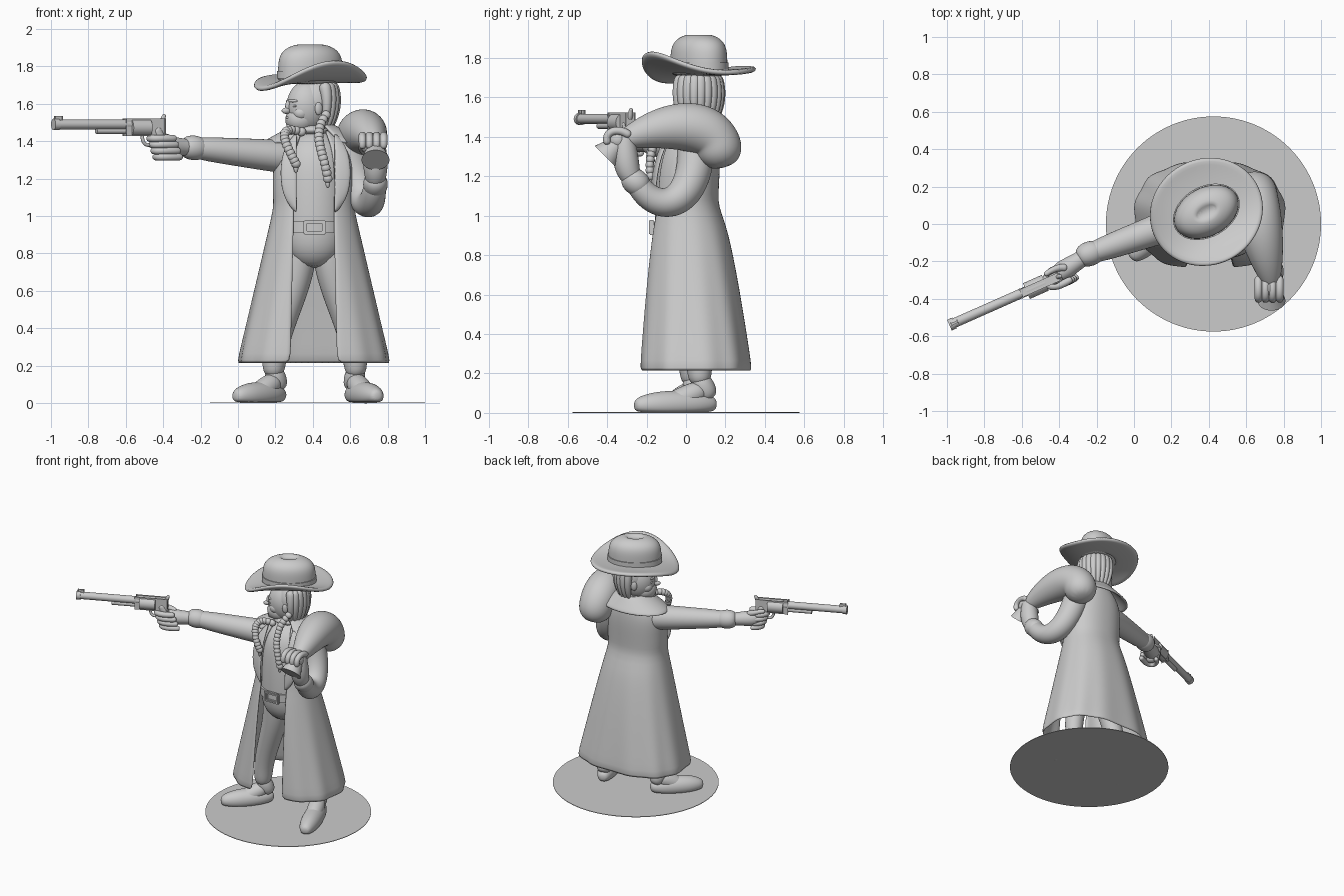
import bpy, bmesh, math
from mathutils import Vector, Matrix
from mathutils.geometry import interpolate_bezier

if "Cube" in bpy.data.objects:
    bpy.data.objects.remove(bpy.data.objects["Cube"])

grey = bpy.data.materials.new("plain_grey")
grey.use_nodes = True
tone = (.6, .6, .6, 1)
grey.diffuse_color = tone
grey.node_tree.nodes["Principled BSDF"].inputs["Base Color"].default_value = tone

up, across, forward = Vector((0, 0, 1)), Vector((1, 0, 0)), Vector((0, -1, 0))


def mix(start, end, t):
    return start + (end - start) * t


def steps(count):
    return [i / (count - 1) for i in range(count)]


def finish(name, bm, subsurf=0, thickness=0):
    bmesh.ops.recalc_face_normals(bm, faces=bm.faces)
    for edge in bm.edges:
        edge.smooth = subsurf > 0 or edge.calc_face_angle(0) < .7
    mesh = bpy.data.meshes.new(name)
    bm.to_mesh(mesh)
    bm.free()
    mesh.materials.append(grey)
    for polygon in mesh.polygons:
        polygon.use_smooth = True
    ob = bpy.data.objects.new(name, mesh)
    bpy.context.collection.objects.link(ob)
    if thickness:
        shell = ob.modifiers.new("thickness", 'SOLIDIFY')
        shell.thickness = thickness
        shell.offset = 0
    if subsurf:
        rounding = ob.modifiers.new("rounding", 'SUBSURF')
        rounding.levels = rounding.render_levels = subsurf


def loft(name, rings, closed=True, caps=True, subsurf=1, thickness=0):
    bm = bmesh.new()
    rows = [[bm.verts.new(point) for point in ring] for ring in rings]
    count = len(rows[0])
    for low, high in zip(rows, rows[1:]):
        for i in range(count if closed else count - 1):
            j = (i + 1) % count
            bm.faces.new((low[i], low[j], high[j], high[i]))
    if caps:
        bm.faces.new(rows[0])
        bm.faces.new(rows[-1])
    finish(name, bm, subsurf, thickness)


def shell(name, rings, thickness):
    loft(name, rings, closed=False, caps=False, thickness=thickness)


def tube(name, points, radii, ref=up, sides=12, floor=-1, round_ends=True):
    """Round section swept along points, with domed ends if wanted."""
    centres = [Vector(p) for p in points]
    radii = list(radii)
    if round_ends:
        first = (centres[0] - centres[1]).normalized() * radii[0] / 2
        last = (centres[-1] - centres[-2]).normalized() * radii[-1] / 2
        centres = [centres[0] + first, *centres, centres[-1] + last]
        radii = [radii[0] / 2, *radii, radii[-1] / 2]
    rings = []
    for i, centre in enumerate(centres):
        along = centres[min(i + 1, len(centres) - 1)] - centres[max(i - 1, 0)]
        side = along.cross(ref).normalized()
        top = side.cross(along).normalized()
        ring = []
        for k in range(sides):
            a = math.tau * k / sides
            point = centre + (side * math.cos(a) + top * math.sin(a)) * radii[i]
            point.z = max(point.z, floor)
            ring.append(point)
        rings.append(ring)
    loft(name, rings, subsurf=2 if round_ends else 0)


def sweep(name, controls, start, end, bulge=0, ref=up):
    """Tapered tube along one Bezier curve."""
    points = interpolate_bezier(*[Vector(c) for c in controls], 9)
    tube(name, points, [mix(start, end, t) + bulge * math.sin(math.pi * t) for t in steps(9)], ref)


def section(z, cy, rx, ry, gap=0, power=1, fold=0):
    """Rounded horizontal section with an optional gap at the front."""
    count = 48
    a = math.asin((gap / rx) ** (1 / power))
    ring = []
    for i in range(count):
        t = a + (math.tau - 2 * a) * i / (count - 1 if gap else count)
        s, c = math.sin(t), math.cos(t)
        k = 1 + fold * math.cos(11 * t)
        ring.append((.405 + k * rx * math.copysign(abs(s) ** power, s),
                     cy - k * ry * math.copysign(abs(c) ** power, c), z))
    return ring


def frame(location, dx, dy):
    return Matrix.Translation(location) @ Matrix.Rotation(math.atan2(dy, dx), 4, 'Z')


def blob(name, place, size):
    bm = bmesh.new()
    bmesh.ops.create_uvsphere(bm, u_segments=24, v_segments=16, radius=1)
    bm.transform(place @ Matrix.Diagonal((*size, 1)))
    finish(name, bm)


def box(name, place, size):
    bm = bmesh.new()
    bmesh.ops.create_cube(bm, size=1)
    bm.transform(place @ Matrix.Diagonal((*size, 1)))
    bmesh.ops.bevel(bm, geom=bm.edges[:], offset=.005, segments=2, affect='EDGES')
    finish(name, bm)


# Thin round base
bm = bmesh.new()
bmesh.ops.create_cone(bm, cap_ends=True, segments=96, radius1=.575, radius2=.575, depth=.004)
bm.transform(Matrix.Translation((.425, 0, .002)))
finish("round_base", bm)

# Legs and boots
for name, side, ankle_y, toe_x, toe_y in (("right", -1, .03, 0, -.17), ("left", 1, .07, .74, -.24)):
    ankle = Vector((.41 + side * .22, ankle_y, .17))
    hip = Vector((.41 + side * .08, 0, .85))
    sweep(name + "_leg", (hip, hip - up * .25, ankle + up * .25, ankle), .1, .064, ref=forward)
    toe = Vector((toe_x, toe_y, .038))
    heel = mix(ankle, toe, -.2)
    heel.z = .045
    ball = mix(heel, toe, .6)
    tube(name + "_boot_shaft", (ankle, mix(ankle, heel, .6)), (.058, .062), forward)
    tube(name + "_boot_instep", (ankle - up * .06, mix(ankle - up * .06, ball, .5), ball), (.06, .062, .055))
    tube(name + "_boot_foot", [mix(heel, toe, t) for t in steps(7)],
         [.045 + .03 * math.sin(math.pi * t) ** .6 for t in steps(7)], floor=.004)

# Shirt, trouser seat and belt
body = []
for t in steps(12):
    taper = 1 - .6 * abs(2 * t - 1) ** 6
    body.append(section(mix(.72, 1.46, t), mix(-.02, .04, t ** 4), .17 * taper, .14 * taper))
loft("shirt_and_seat", body)
loft("belt", [section(z, -.02, .18, .15) for z in (.91, .97)], subsurf=0)
for side in (-1, 1):
    buckle = Vector((.41, -.175, .94))
    box("buckle_side", Matrix.Translation(buckle + across * side * .05), (.02, .025, .075))
    box("buckle_bar", Matrix.Translation(buckle + up * side * .03), (.11, .025, .018))

# Long open coat: flared skirt, then fitted bodice
coat = []
for t in reversed(steps(9)):
    flare = t ** .7
    coat.append(section(mix(1.05, .21, t), .045 * flare, mix(.205, .4, t), mix(.155, .285, flare),
                        mix(.105, .125, t), mix(.9, .8, t), .02 * t))
for t in steps(8)[1:]:
    coat.append(section(mix(1.05, 1.46, t), .05 * t * t, mix(.21, .09, t ** 6), mix(.155, .09, t ** 4),
                        mix(.11, .06, t ** 4), .9))
shell("long_coat", coat, .018)
for side in (-1, 1):
    rows = []
    for t in steps(7):
        width = .01 + .08 * math.sin(math.pi * t) ** .5
        y = mix(-.155, -.055, t ** 3)
        rows.append([(.415 + side * (.1 + width * k), y - .02 * (1 - k * k), mix(1.02, 1.44, t))
                     for k in steps(4)])
    shell("lapel", rows, .014)
shell("broad_collar", [section(mix(1.49, 1.39, t), .05, mix(.09, .27, t), mix(.095, .17, t),
                               mix(.05, .14, t)) for t in steps(5)], .016)
neck = Vector((.39, .05, 1.46))
tube("neck", (neck - up * .05, neck + up * .1), (.07, .06), forward)
blob("neck_scarf", Matrix.Translation(neck), (.105, .105, .035))

# Head, turned towards the raised arm
head = frame((.375, .04, 1.575), -.9, -.43)


def feature(name, spot, size):
    blob(name, head @ Matrix.Translation(spot), size)


feature("skull", (0, 0, .01), (.12, .1, .14))
feature("jaw", (.045, 0, -.06), (.083, .077, .075))
feature("chin", (.095, 0, -.095), (.03, .03, .028))
feature("nose", (.128, 0, -.012), (.028, .015, .017))
feature("nose_bridge", (.115, 0, .012), (.02, .012, .035))
feature("brow", (.09, 0, .04), (.03, .06, .014))
feature("hair_cap", (-.045, 0, .035), (.115, .11, .135))
for side in (-1, 1):
    feature("lip", (.115, 0, -.056 + side * .007), (.014, .025, .008))
    feature("eye", (.096, side * .04, .013), (.014, .018, .008))
    feature("cheek", (.06, side * .042, -.025), (.045, .04, .04))
    feature("ear", (-.015, side * .1, 0), (.022, .014, .036))
for t in steps(11):
    a = math.radians(mix(100, 260, t))
    out = Vector((math.cos(a), math.sin(a), 0)) * .11
    lock = [head @ (out * spread + up * z - across * .035)
            for spread, z in ((.9, .12), (1.2, .05), (1.1, -.04), (.8, -.1))]
    sweep("hair_lock", lock, .035, .015, ref=out)

# Braids as rows of overlapping beads
for name, path in (("right", ((.34, -.07, 1.45), (.18, -.12, 1.5), (.27, -.19, 1.36), (.31, -.18, 1.28))),
                   ("left", ((.47, -.06, 1.54), (.39, -.13, 1.43), (.46, -.2, 1.34), (.48, -.18, 1.2)))):
    for bead in interpolate_bezier(*[Vector(p) for p in path], 15):
        blob(name + "_braid", Matrix.Translation(bead), (.025, .022, .024))
    blob(name + "_braid_tip", Matrix.Translation(bead - up * .02), (.013, .013, .03))

# Hat: saddle shaped brim, band and creased crown
hat = frame((.387, .065, 0), -.87, -.49)


def hat_ring(rx, ry, z, curl=0):
    ring = []
    for i in range(48):
        a = math.tau * i / 48
        u, v = math.cos(a), math.sin(a)
        lift = v * v * (.065 + .04 * v) - u * u * (1 + u) * .025
        ring.append(hat @ Vector((u * rx, v * ry, z + lift * curl)))
    return ring


loft("hat_brim", [hat_ring(.31 * k, .285 * k, 1.725, k ** 2.6) for k in steps(9)[3:]],
     caps=False, thickness=.028)
crown = []
for t in steps(10)[:-1]:
    rise = math.sin(t * math.pi / 2)
    shrink = math.sqrt(1 - rise ** 6)
    crown.append(hat_ring(.185 * shrink, .13 * shrink, mix(1.7, 1.925, rise)))
crown.append(hat_ring(.06, .02, 1.9))
loft("hat_crown", crown)
loft("hat_band", [hat_ring(.19, .136, z) for z in (1.735, 1.775)], subsurf=0)

# Outstretched right arm
shoulder, wrist = Vector((.32, .04, 1.31)), Vector((-.24, -.16, 1.365))
tube("right_sleeve", (shoulder, mix(shoulder, wrist, .5), wrist), (.1, .08, .064))
tube("right_cuff", (mix(shoulder, wrist, .93), mix(shoulder, wrist, 1.06)), (.07, .07))
palm = Vector((-.38, -.25, 1.375))
tube("right_hand", (wrist, mix(wrist, palm, .5), palm, mix(wrist, palm, 1.3)), (.045, .048, .06, .045))

# Revolver and gripping fingers, laid out along the aim line
aim = frame((-.42, -.29, 1.485), -.915, -.405)


def gun_bar(name, start, end, height, radius):
    tube(name, [aim @ Vector((x, 0, height)) for x in (start, end)], (radius, radius),
         sides=16, round_ends=False)


def gun_curve(name, controls, start, end, ref=up):
    sweep(name, [aim @ Vector(c) for c in controls], start, end, ref=ref)


gun_bar("barrel", .15, .61, .005, .026)
gun_bar("muzzle_ring", .59, .62, .005, .031)
gun_bar("ejector_rod", .13, .37, -.03, .016)
gun_bar("cylinder", .06, .17, -.012, .046)
box("revolver_frame", aim @ Matrix.Translation((.09, 0, -.01)), (.22, .045, .085))
box("front_sight", aim @ Matrix.Translation((.59, 0, .035)), (.035, .012, .02))
sideways = aim.to_3x3() @ Vector((0, 1, 0))
gun_curve("hammer", ((0, 0, 0), (-.02, 0, .02), (-.02, 0, .04), (-.03, 0, .055)), .018, .01, sideways)
gun_curve("grip", ((.02, 0, -.02), (0, 0, -.06), (-.02, 0, -.1), (-.03, 0, -.16)), .03, .035, sideways)
gun_curve("trigger_guard", ((.1, 0, -.04), (.11, 0, -.12), (.05, 0, -.12), (.02, 0, -.08)), .01, .01, sideways)
for i in range(4):
    z, back = -.07 - .033 * i, -.012 * i
    gun_curve("right_finger", [(x + back, y, z) for x, y in ((-.07, .04), (.1, .07), (.08, -.04), (-.01, -.05))],
              .021, .018)
gun_curve("right_thumb", ((-.07, -.03, -.07), (-.04, -.05, -.06), (0, -.05, -.04), (.04, -.04, -.04)), .022, .014)

# Bent left arm with a fist
wrist = Vector((.735, -.255, 1.17))
sweep("left_sleeve", ((.57, .05, 1.4), (.67, .08, 1.05), (.71, -.14, .97), wrist), .1, .062, .004, across)
fore = Vector((0, -.055, .045))
tube("left_cuff", (wrist - fore / 2, wrist + fore / 2), (.07, .07), across)
sweep("left_palm", (wrist, wrist + fore, wrist + fore + up * .1, wrist + fore + up * .2), .045, .05, .02, across)
blob("left_fist", Matrix.Translation((.72, -.345, 1.385)), (.07, .06, .06))
for i in range(4):
    knuckle = Vector((.665 + .038 * i, -.29, 1.41))
    sweep("left_finger", (knuckle, knuckle + forward * .05 + up * .04, knuckle + forward * .13 + up * .02,
                          knuckle + forward * .11 - up * .04), .022, .02, ref=across)
tube("left_thumb", ((.68, -.29, 1.34), (.655, -.34, 1.37), (.67, -.39, 1.38)), (.024, .02, .015))

# Sack slung over the left shoulder, its flared mouth below the fist
neck = Vector((.735, -.33, 1.38))
sweep("sack", ((.65, .18, 1.3), (.62, .16, 1.52), (.71, -.15, 1.46), neck), .12, .045, .045, across)
tube("sack_mouth", (neck, neck + forward * .04 - up * .04, neck + forward * .08 - up * .08),
     (.04, .055, .075), across, sides=24, round_ends=False)
